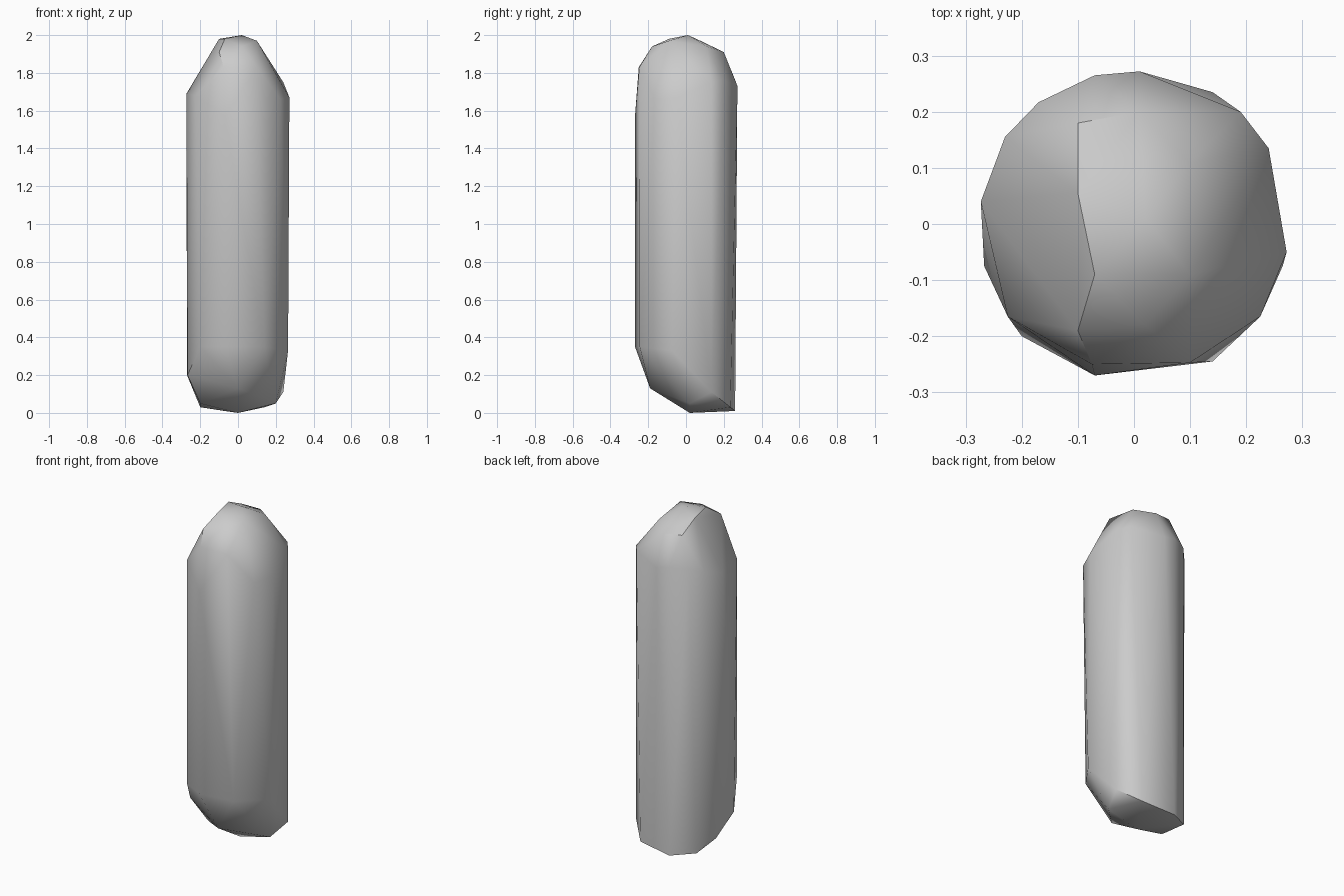
import bpy
import bmesh
import math

# Remove the default object
default_object = bpy.data.objects.get("Cube")
if default_object:
    bpy.data.objects.remove(default_object, do_unlink=True)

UNIT = 0.01  # corner positions below are in hundredths of a unit

# Rounded crown: apex and the facet corners around it
crown = [
    (2, 1, 200), (-7, -9, 198), (-10, 5.5, 198), (10, -9, 197), (10, 11, 194),
    (2, -18, 94 + 100), (-10, -19, 191), (-10, 18, 192), (1, 20, 191),
]

# Shoulder: where the crown meets the long faceted sides
shoulder = [
    (-27.3, 4, 169), (-22.5, -16.5, 168), (-7.5, -25, 183), (10, -24.7, 183),
    (22.5, -16.5, 166), (27.2, -5, 167), (24, 13.5, 175), (19, 20, 176),
    (1, 27.2, 173), (-7, 26.5, 175), (-17, 21.7, 175), (-23, 15.5, 172),
    (-7, -27, 157),
]

# Lower rim: the sides end high at the front and low at the back
lower_rim = [
    (-27, 4, 20), (-26.7, -7.5, 20), (-20, -20, 35), (-7, -27, 35),
    (14, -24.5, 35), (26.5, -7.5, 33), (24, 13.5, 11), (14, 23.5, 3),
    (-7, 26, 1), (-20, 18.5, 3),
]

# Slanted foot: the small facets underneath
foot = [(0, -19, 13), (20, 2, 5), (-20, 0, 5), (0, 2, 0)]


def make_material(name, colour):
    material = bpy.data.materials.new(name)
    material.use_nodes = True
    material.diffuse_color = colour
    shader = material.node_tree.nodes["Principled BSDF"]
    shader.inputs["Base Color"].default_value = colour
    return material


def make_hull(name, corners, material):
    """Wrap a closed faceted skin around the given corners."""
    bm = bmesh.new()
    for corner in corners:
        bm.verts.new([value * UNIT for value in corner])
    result = bmesh.ops.convex_hull(bm, input=bm.verts, use_existing_faces=False)
    spare = {item for key in ("geom_interior", "geom_unused")
             for item in result[key] if isinstance(item, bmesh.types.BMVert)}
    bmesh.ops.delete(bm, geom=list(spare), context="VERTS")
    bmesh.ops.recalc_face_normals(bm, faces=bm.faces)
    mesh = bpy.data.meshes.new(name)
    bm.to_mesh(mesh)
    bm.free()
    mesh.materials.append(material)
    body = bpy.data.objects.new(name, mesh)
    bpy.context.collection.objects.link(body)
    return body


# Faceted capsule body
grey = make_material("plain grey", (0.6, 0.6, 0.6, 1.0))
capsule = make_hull("faceted_capsule", crown + shoulder + lower_rim + foot, grey)

# Soft shading across shallow facets, crisp edges between steep ones
bpy.ops.object.select_all(action="DESELECT")
capsule.select_set(True)
bpy.context.view_layer.objects.active = capsule
bpy.ops.object.shade_smooth_by_angle(angle=math.radians(35))
